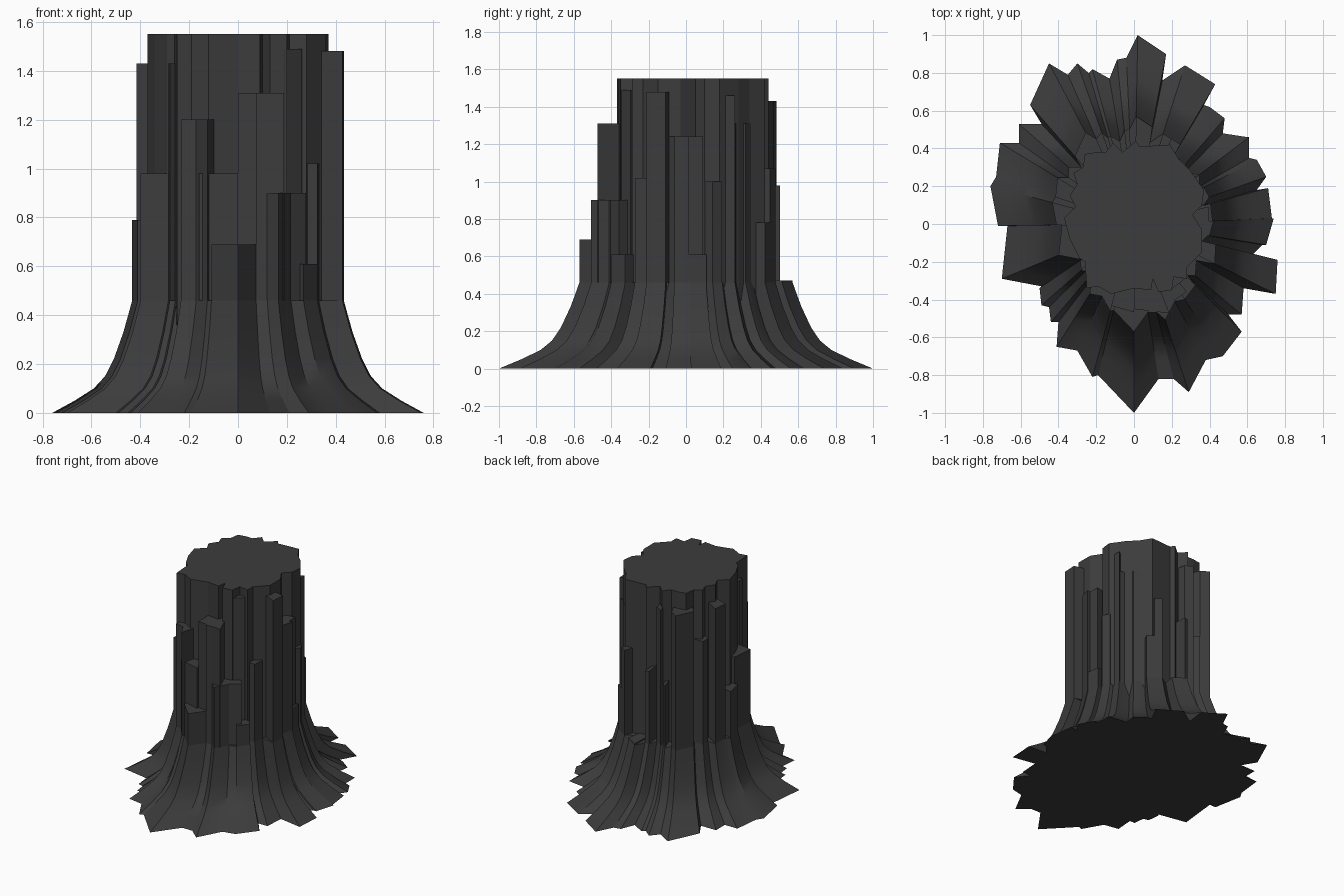
import bpy, bmesh, math

TOP = 1.55      # height of the central plug
NECK = 0.57     # radial scale of the columns relative to their foot
SKIRT = 0.46    # height where the flare ends

# Flare profile: (z, amount of spread from neck to foot)
FLARE = [(0, 1), (.05, .72), (.1, .48), (.15, .34), (.22, .23), (.33, .11), (.40, .05), (SKIRT, 0)]

# Columns counter-clockwise: (top height, foot outline points)
BACK = [
    (1.24, [(.61, -.18), (.68, -.11), (.70, -.11), (.74, .03)]),
    (0.61, [(.73, .03), (.71, .19)]),
    (1.00, [(.65, .18), (.70, .25), (.65, .34)]),
    (1.46, [(.61, .35), (.61, .46)]),
    (1.31, [(.60, .46), (.47, .48), (.48, .56), (.40, .62)]),
    (0.78, [(.37, .63), (.43, .74), (.35, .79)]),
    (1.07, [(.35, .79), (.27, .84)]),
    (0.47, [(.15, .76), (.17, .90), (.02, 1.0)]),
    (0.98, [(-.04, .88), (-.09, .87)]),
    (1.43, [(-.13, .77), (-.22, .82)]),
    (0.90, [(-.24, .80), (-.30, .85)]),
    (1.43, [(-.35, .79), (-.45, .85), (-.55, .63)]),
    (1.20, [(-.49, .53), (-.61, .53), (-.61, .43)]),
    (1.43, [(-.71, .43), (-.73, .25)]),
]
FRONT = [
    (0.79, [(-.76, .20), (-.72, -.01)]),
    (0.98, [(-.67, -.01), (-.70, -.29), (-.49, -.33)]),
    (1.43, [(-.50, -.34), (-.49, -.43)]),
    (0.69, [(-.45, -.44), (-.44, -.52)]),
    (1.20, [(-.40, -.52), (-.41, -.65), (-.30, -.67), (-.22, -.81)]),
    (0.69, [(-.19, -.80), (0, -1.0), (.13, -.82)]),
    (1.31, [(.13, -.82), (.21, -.82)]),
    (0.90, [(.21, -.82), (.29, -.89), (.38, -.72)]),
    (0.61, [(.47, -.70), (.57, -.57)]),
    (1.02, [(.50, -.48), (.57, -.48), (.58, -.34)]),
    (1.48, [(.75, -.37), (.76, -.19)]),
]
# Taller columns standing behind shorter ones
REAR = [
    (0.98, [(-.28, -.74), (0, -.82)]),
    (1.31, [(0, -.79), (.33, -.83)]),
    (0.90, [(.36, -.72), (.49, -.63)]),
    (1.49, [(.33, -.62), (.46, -.52)]),
    (1.24, [(.70, -.02), (.69, .16)]),
    (1.46, [(.60, .26), (.57, .38)]),
]
# Jagged outline of the plug
PLUG = [(.37, .18), (.30, .28), (.24, .34), (.19, .42), (.03, .41), (.01, .44), (-.06, .38), (-.11, .43),
        (-.15, .38), (-.20, .38), (-.26, .37), (-.27, .30), (-.32, .27), (-.30, .21), (-.34, .15),
        (-.31, .09), (-.37, .03), (-.34, -.08), (-.29, -.18), (-.26, -.20), (-.25, -.34), (-.19, -.33),
        (-.12, -.37), (0, -.34), (.09, -.35), (.10, -.29), (.13, -.36), (.20, -.35), (.21, -.28),
        (.28, -.29), (.28, -.23), (.36, -.15), (.36, -.03), (.31, .05), (.36, .10)]

rock = bpy.data.materials.new("dark_rock")
rock.diffuse_color = (.045, .045, .045, 1)


def ring(bm, pts, scale, z):
    return [bm.verts.new((x * scale, y * scale, z)) for x, y in pts]


def bridge(bm, a, b):
    n = len(a)
    for i in range(n):
        j = (i + 1) % n
        bm.faces.new((a[i], a[j], b[j], b[i]))


def finish(bm, name):
    bmesh.ops.recalc_face_normals(bm, faces=bm.faces)
    me = bpy.data.meshes.new(name)
    bm.to_mesh(me)
    bm.free()
    ob = bpy.data.objects.new(name, me)
    bpy.context.collection.objects.link(ob)
    me.materials.append(rock)
    return ob


def prism(name, pts, low, high):
    bm = bmesh.new()
    a, b = ring(bm, pts, 1, low), ring(bm, pts, 1, high)
    bridge(bm, a, b)
    bm.faces.new(b)
    bm.faces.new(a[::-1])
    return finish(bm, name)


# Central plug
prism("central_plug", PLUG, SKIRT - .1, TOP)

# Upright columns around the plug
for i, (h, pts) in enumerate(BACK + FRONT + REAR):
    outer = [(x * NECK, y * NECK) for x, y in pts]
    inner = [(x * .62, y * .62) for x, y in (outer[-1], outer[0])]
    prism(f"column_{i + 1:02d}", outer + inner, SKIRT, h)

# Flared skirt: one outline swept through the flare profile
outline = [p for _, pts in BACK + FRONT for p in pts]
bm = bmesh.new()
rings = [ring(bm, outline, NECK + (1 - NECK) * f, z) for z, f in FLARE]
rings.append(ring(bm, outline, NECK * .62, SKIRT))
for a, b in zip(rings, rings[1:]):
    bridge(bm, a, b)
bm.faces.new(rings[0][::-1])
skirt = finish(bm, "flared_skirt")
bpy.context.view_layer.objects.active = skirt
skirt.select_set(True)
bpy.ops.object.shade_smooth_by_angle(angle=math.radians(30))
